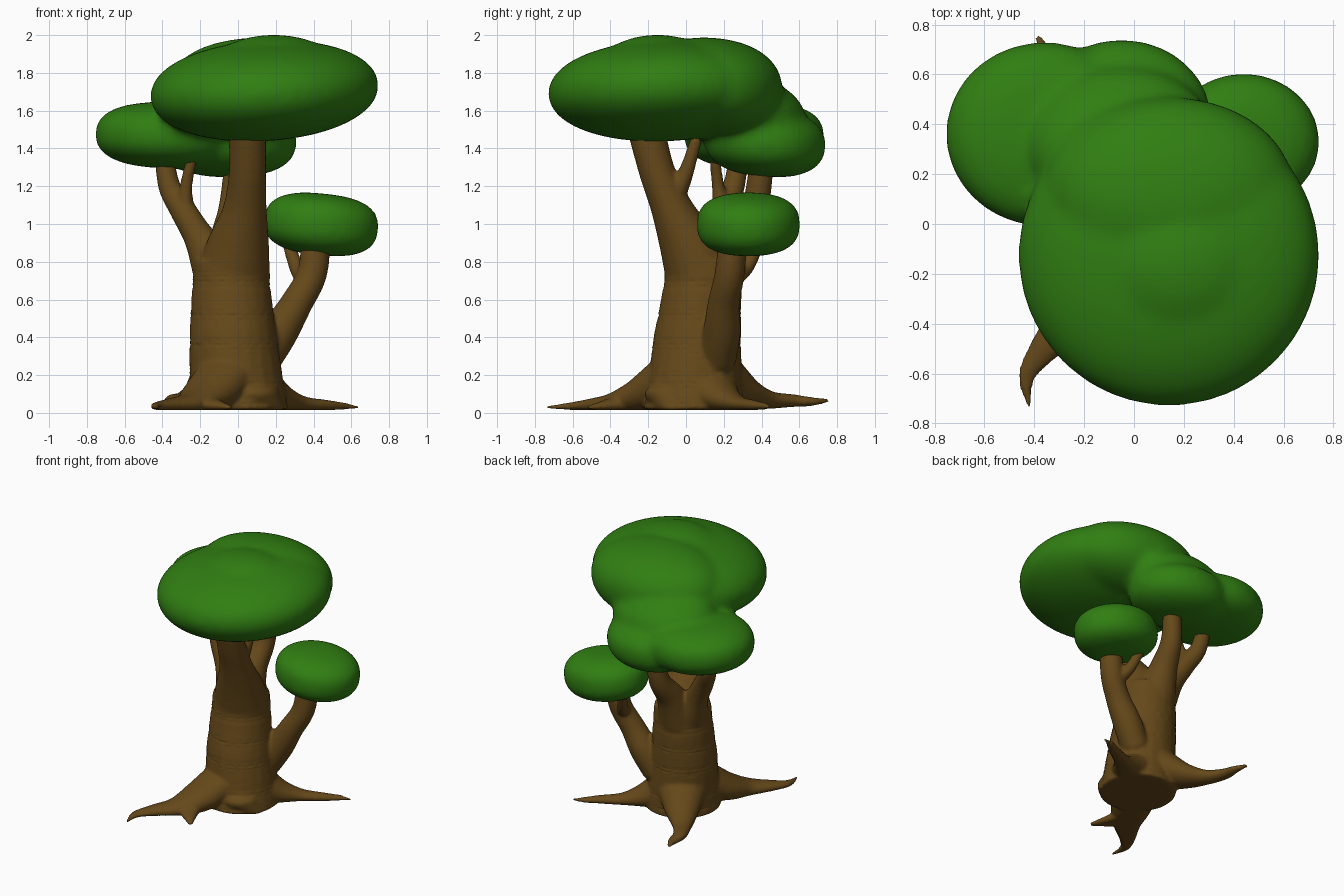
import bpy, bmesh
from mathutils import Vector, Matrix, Euler

if "Cube" in bpy.data.objects:
    bpy.data.objects.remove(bpy.data.objects["Cube"])

# Template sphere reused for every swept or blobby part
def template(sub):
    bm = bmesh.new()
    bmesh.ops.create_icosphere(bm, subdivisions=sub, radius=1)
    vs = [v.co.normalized() for v in bm.verts]
    fs = [[v.index for v in f.verts] for f in bm.faces]
    bm.free()
    return vs, fs

SMALL, BIG = template(3), template(5)

def material(name, col):
    m = bpy.data.materials.new(name)
    m.diffuse_color = (*col, 1)
    m.use_nodes = True
    m.node_tree.nodes["Principled BSDF"].inputs["Base Color"].default_value = m.diffuse_color
    return m

bark = material("bark", (0.13, 0.065, 0.01))
leaf = material("leaf", (0.03, 0.21, 0.006))

def fuse(name, verts, faces, mat, voxel, smooth):
    me = bpy.data.meshes.new(name)
    me.from_pydata(verts, [], faces)
    me.materials.append(mat)
    ob = bpy.data.objects.new(name, me)
    bpy.context.collection.objects.link(ob)
    r = ob.modifiers.new("fuse", 'REMESH')
    r.mode, r.voxel_size, r.use_smooth_shade = 'VOXEL', voxel, True
    s = ob.modifiers.new("soften", 'SMOOTH')
    s.factor, s.iterations = 0.5, smooth
    return ob

def spline(pts, step=0.025):
    """Catmull-Rom samples through (x, y, z, radius) points."""
    p = [Vector(q) for q in pts]
    p = [2 * p[0] - p[1]] + p + [2 * p[-1] - p[-2]]
    out = []
    for a, b, c, d in zip(p, p[1:], p[2:], p[3:]):
        n = max(2, int((c - b).length / step))
        for i in range(n):
            t = i / n
            out.append(0.5 * (2 * b + (c - a) * t + (2 * a - 5 * b + 4 * c - d) * t**2
                              + (3 * b - a - 3 * c + d) * t**3))
    return out + [p[-2]]

wood_v, wood_f = [], []

def limb(pts, flat=1.0):
    vs, fs = SMALL
    for x, y, z, r in spline(pts):
        n = len(wood_v)
        r = max(r, 0.012)
        for v in vs:
            wood_v.append((x + r * v.x, y + r * v.y, max(0.015, z + r * flat * v.z)))
        wood_f.extend([[i + n for i in f] for f in fs])

# Trunk leaning forward into the main bough
limb([(0.0, 0.04, 0.03, .27), (-.01, .05, .2, .25), (-.025, .06, .4, .235),
      (-.035, .085, .65, .212), (-.035, .09, .8, .2)], .15)
limb([(-.03, .09, .72, .2), (0, .02, .9, .165), (.035, -.07, 1.08, .118),
      (.05, -.15, 1.27, .1), (.05, -.205, 1.47, .1)], .6)
# Side twig of the main bough
limb([(.05, -.1, 1.1, .08), (.08, -.01, 1.25, .045), (.09, .05, 1.43, .032)])
# Left bough with its fork
limb([(-.1, .12, .75, .14), (-.2, .16, .92, .085), (-.29, .2, 1.07, .07),
      (-.36, .25, 1.19, .06), (-.39, .28, 1.34, .052)])
limb([(-.28, .19, 1.08, .05), (-.275, .17, 1.2, .035), (-.24, .15, 1.37, .03)])
# Back bough
limb([(-.05, .15, .72, .15), (-.05, .25, .92, .1), (-.03, .36, 1.08, .075), (-.01, .4, 1.3, .065)])
# Right bough with its twig
limb([(.14, .17, .3, .1), (.22, .19, .43, .1), (.31, .2, .58, .085),
      (.39, .23, .73, .08), (.415, .25, .92, .08)])
limb([(.36, .23, .7, .055), (.31, .32, .77, .04), (.27, .38, .89, .035)])
# Roots: front left, its short fork, back left, right
limb([(-.06, -.06, .2, .17), (-.15, -.2, .1, .15), (-.24, -.36, .05, .1),
      (-.36, -.5, .04, .06), (-.43, -.61, .035, .035), (-.42, -.735, .03, .013)], .6)
limb([(-.2, -.3, .05, .1), (-.13, -.4, .04, .06), (-.05, -.5, .03, .022)], .6)
limb([(-.07, .14, .2, .18), (-.17, .29, .11, .12), (-.27, .43, .07, .07),
      (-.34, .56, .065, .05), (-.35, .66, .06, .035), (-.38, .74, .065, .018)], .7)
limb([(.08, .1, .13, .17), (.2, .18, .08, .11), (.33, .27, .05, .06),
      (.48, .36, .04, .04), (.57, .42, .035, .026), (.63, .44, .03, .013)], .7)
limb([(.08, -.08, .1, .14), (.15, -.05, .02, .1)], .5)
fuse("trunk_and_roots", wood_v, wood_f, bark, 0.012, 4)

def foliage(name, blobs, smooth):
    """Fuse rounded lumps: centre, radii, squareness, tilt about x and y."""
    verts, faces = [], []
    vs, fs = BIG
    for c, rad, e, rx, ry in blobs:
        n = len(verts)
        rot = Euler((rx, ry, 0)).to_matrix()
        for v in vs:
            h = (v.x**2 + v.y**2) ** 0.5
            k = (h**e + abs(v.z)**e) ** (-1 / e)
            verts.append(Vector(c) + rot @ Vector((v.x * k * rad[0], v.y * k * rad[1], v.z * k * rad[2])))
        faces.extend([[i + n for i in f] for f in fs])
    return fuse(name, verts, faces, leaf, 0.022, smooth)

# Main crown blending down into the back-left crown
foliage("main_crown", [
    ((.14, -.125, 1.705), (.605, .605, .265), 2.1, .03, -.06),
    ((.19, -.15, 1.8), (.36, .33, .202), 2.0, 0, 0),
    ((.14, .14, 1.73), (.5, .37, .255), 2.2, -.1, 0),
    ((-.36, .36, 1.47), (.395, .37, .175), 2.5, 0, .02),
    ((-.05, .42, 1.43), (.36, .32, .18), 2.4, -.08, 0),
    ((-.05, .33, 1.6), (.38, .31, .19), 2.2, -.3, 0),
], 14)
# Small crown on the right bough
foliage("small_crown", [((.44, .33, .998), (.303, .272, .163), 2.6, 0, .1)], 5)
